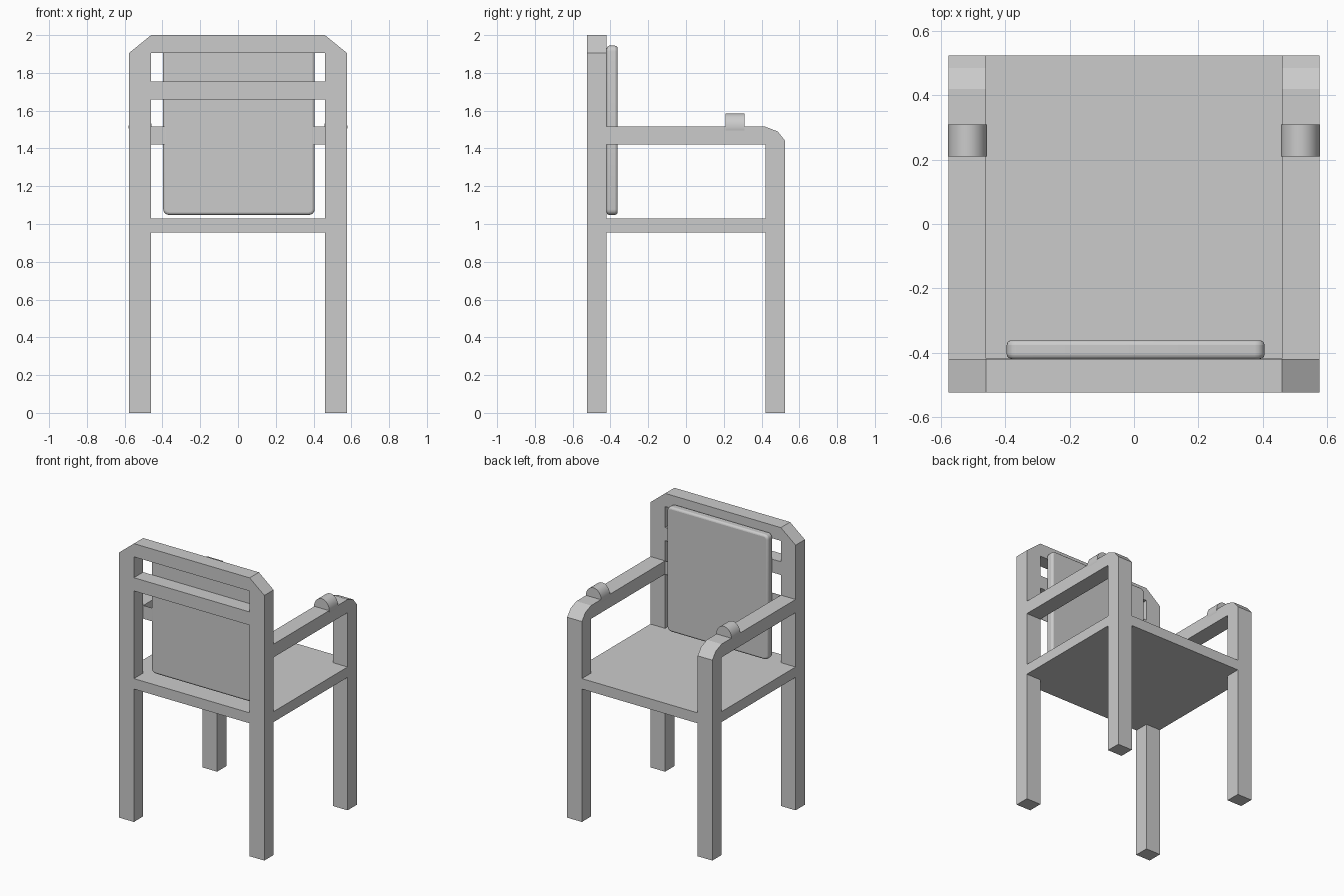
import bpy, bmesh, math
from mathutils import Vector

if "Cube" in bpy.data.objects:
    bpy.data.objects.remove(bpy.data.objects["Cube"])

XO, XI = 0.577, 0.46      # outer / inner faces of posts in x
YO, YI = 0.525, 0.42      # outer / inner faces of posts in y


def prism(name, pts, axis, a, b):
    """Extrude a 2D outline along an axis from a to b."""
    place = {'x': lambda u, v, w: (w, u, v),
             'y': lambda u, v, w: (u, w, v),
             'z': lambda u, v, w: (u, v, w)}[axis]
    bm = bmesh.new()
    lo = [bm.verts.new(place(u, v, a)) for u, v in pts]
    hi = [bm.verts.new(place(u, v, b)) for u, v in pts]
    bm.faces.new(lo)
    bm.faces.new(hi)
    n = len(pts)
    for i in range(n):
        j = (i + 1) % n
        bm.faces.new((lo[i], lo[j], hi[j], hi[i]))
    bmesh.ops.recalc_face_normals(bm, faces=bm.faces)
    me = bpy.data.meshes.new(name)
    bm.to_mesh(me)
    bm.free()
    ob = bpy.data.objects.new(name, me)
    bpy.context.collection.objects.link(ob)
    return ob


def box(name, x0, x1, y0, y1, z0, z1):
    return prism(name, [(x0, y0), (x1, y0), (x1, y1), (x0, y1)], 'z', z0, z1)


def smooth(ob):
    bpy.ops.object.select_all(action='DESELECT')
    ob.select_set(True)
    bpy.context.view_layer.objects.active = ob
    bpy.ops.object.shade_smooth_by_angle(angle=math.radians(40))


for side, s in (("left", -1), ("right", 1)):
    # tall post with cut top corner
    prism(f"back_post_{side}",
          [(s * XI, 0), (s * XO, 0), (s * XO, 1.905), (s * XI, 2.0)], 'y', -YO, -YI)
    # front leg and armrest in one L-shaped profile
    prism(f"arm_and_leg_{side}",
          [(-YI, 1.42), (YI, 1.42), (YI, 0), (YO, 0), (YO, 1.44),
           (0.485, 1.49), (YI, 1.515), (-YI, 1.515)], 'x', s * XI, s * XO)
    # rounded cuff on the armrest
    bpy.ops.mesh.primitive_cylinder_add(vertices=32, radius=1, depth=0.1,
                                        location=(s * 0.518, 0.26, 1.513),
                                        rotation=(math.pi / 2, 0, 0))
    cuff = bpy.context.object
    cuff.name = f"arm_cuff_{side}"
    cuff.scale = (0.061, 0.072, 1)
    smooth(cuff)

# rails between the posts
box("top_rail", -XI, XI, -YO, -YI, 1.905, 2.0)
box("middle_rail", -XI, XI, -YO, -YI, 1.66, 1.755)
box("thin_lower_slat", -XI, XI, -YI + 0.001, -YI + 0.003, 1.42, 1.515)

# seat slab notched around the four posts
corner = [(XO, -YI), (XO, YI), (XI, YI), (XI, YO)]
outline = corner + [(-XI, YO), (-XI, YI), (-XO, YI), (-XO, -YI),
                    (-XI, -YI), (-XI, -YO), (XI, -YO), (XI, -YI)]
prism("seat", outline, 'z', 0.955, 1.03)

# back cushion: rounded panel with softened rim
x0, x1, z0, z1, r = -0.396, 0.406, 1.048, 1.944, 0.03
panel = []
for cx, cz, start in ((x1 - r, z1 - r, 0), (x0 + r, z1 - r, 90),
                      (x0 + r, z0 + r, 180), (x1 - r, z0 + r, 270)):
    for k in range(5):
        t = math.radians(start + k * 22.5)
        panel.append((cx + r * math.cos(t), cz + r * math.sin(t)))
cushion = prism("back_cushion", panel, 'y', -0.42, -0.362)
bev = cushion.modifiers.new("soft_rim", 'BEVEL')
bev.width = 0.014
bev.segments = 3
bev.limit_method = 'ANGLE'
bev.angle_limit = math.radians(50)
smooth(cushion)
